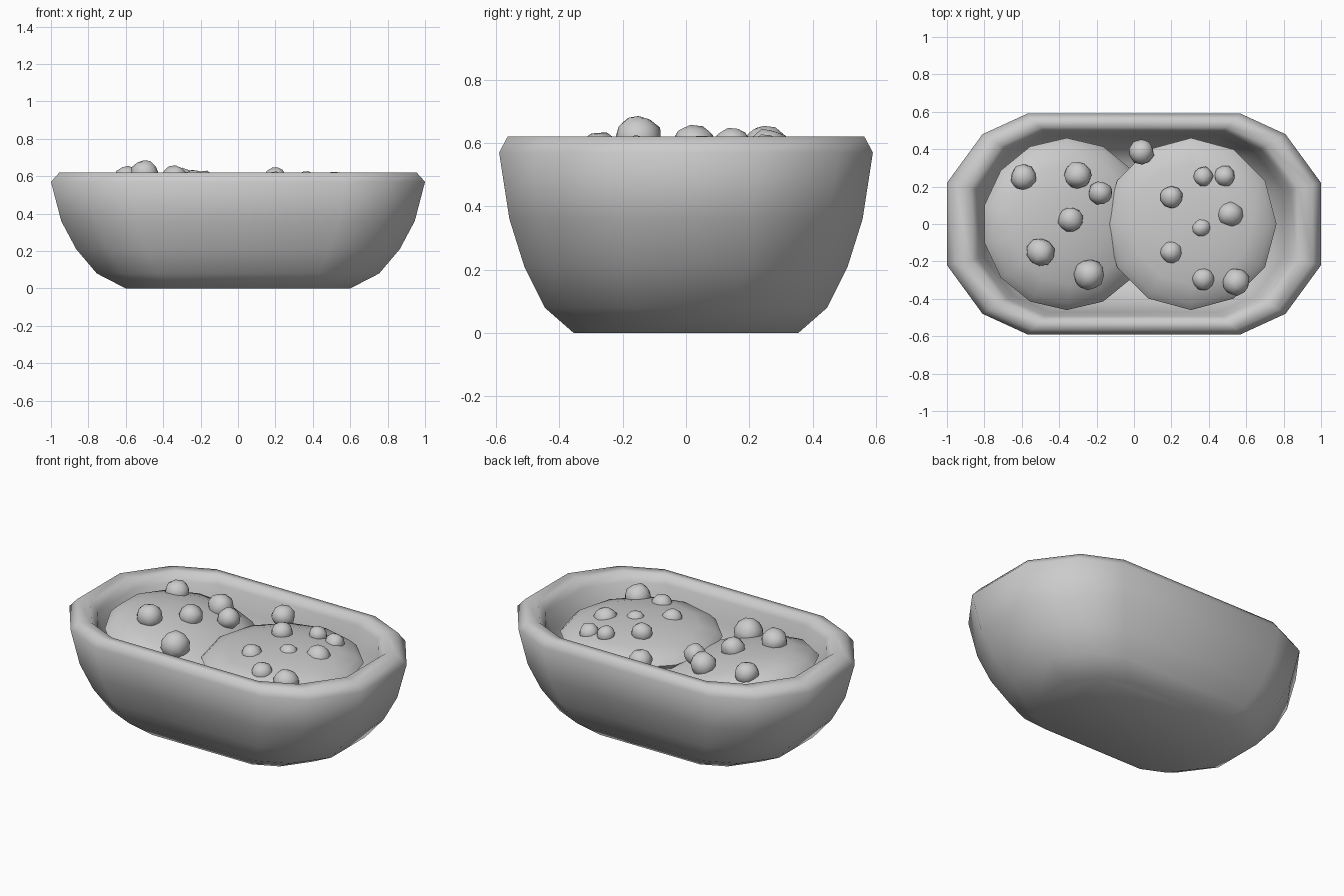
import bpy, bmesh, math, random
from mathutils import Matrix

if "Cube" in bpy.data.objects:
    bpy.data.objects.remove(bpy.data.objects["Cube"])

random.seed(4)


def finish(bm, name, angle):
    bmesh.ops.recalc_face_normals(bm, faces=bm.faces)
    me = bpy.data.meshes.new(name)
    bm.to_mesh(me)
    bm.free()
    ob = bpy.data.objects.new(name, me)
    bpy.context.collection.objects.link(ob)
    bpy.ops.object.select_all(action='DESELECT')
    ob.select_set(True)
    bpy.context.view_layer.objects.active = ob
    bpy.ops.object.shade_smooth_by_angle(angle=math.radians(angle))
    return ob


# Bowl: a 12-sided rounded rectangle scaled along an outer and inner profile
quarter = [(1.0, 0.22), (0.81, 0.48), (0.57, 0.59)]
outline = (quarter + [(-x, y) for x, y in reversed(quarter)]
           + [(-x, -y) for x, y in quarter] + [(x, -y) for x, y in reversed(quarter)])
profile = [(0.60, 0.0), (0.755, 0.08), (0.865, 0.21), (0.945, 0.36), (1.0, 0.57), (0.955, 0.62),
           (0.875, 0.62), (0.835, 0.57), (0.80, 0.45), (0.72, 0.27), (0.55, 0.15)]
bm = bmesh.new()
rings = [[bm.verts.new((x * s, y * s, z)) for x, y in outline] for s, z in profile]
for a, b in zip(rings, rings[1:]):
    for i in range(12):
        j = (i + 1) % 12
        bm.faces.new((a[i], a[j], b[j], b[i]))
bm.faces.new(rings[0])
bm.faces.new(rings[-1])
finish(bm, "bowl", 60)


# Two flattened scoops filling the bowl, the left one tipped under the right one
def scoop(name, loc, size, tilt, sides):
    bm = bmesh.new()
    bmesh.ops.create_uvsphere(bm, u_segments=sides, v_segments=8, radius=1)
    mat = (Matrix.Translation(loc) @ Matrix.Rotation(math.radians(tilt), 4, 'Y')
           @ Matrix.Diagonal((*size, 1)))
    bmesh.ops.transform(bm, matrix=mat, verts=bm.verts)
    finish(bm, name, 60)


scoop("left_scoop", (-0.36, 0, 0.455), (0.46, 0.46, 0.13), 12, 14)
scoop("right_scoop", (0.305, 0, 0.50), (0.457, 0.46, 0.09), 0, 12)

# Small lumpy toppings: x, y, z, radius
toppings = [
    (-0.59, 0.25, 0.587, 0.070), (-0.30, 0.26, 0.570, 0.075), (-0.18, 0.165, 0.565, 0.065),
    (-0.34, 0.025, 0.592, 0.067), (-0.50, -0.15, 0.613, 0.076), (-0.24, -0.27, 0.550, 0.083),
    (0.04, 0.385, 0.552, 0.067), (0.37, 0.255, 0.575, 0.053), (0.485, 0.255, 0.555, 0.058),
    (0.20, 0.145, 0.590, 0.060), (0.515, 0.05, 0.557, 0.069), (0.36, -0.02, 0.567, 0.053),
    (0.20, -0.15, 0.565, 0.060), (0.37, -0.295, 0.553, 0.062), (0.545, -0.31, 0.550, 0.074),
]
for n, (x, y, z, r) in enumerate(toppings):
    bm = bmesh.new()
    bmesh.ops.create_icosphere(bm, subdivisions=2, radius=r)
    for v in bm.verts:
        v.co *= random.uniform(0.93, 1.05)
    turn = Matrix.Rotation(random.uniform(0, 6.28), 4, 'Z') @ Matrix.Rotation(random.uniform(-0.5, 0.5), 4, 'X')
    bmesh.ops.transform(bm, matrix=Matrix.Translation((x, y, z)) @ turn, verts=bm.verts)
    finish(bm, f"topping_{n + 1}", 60)
